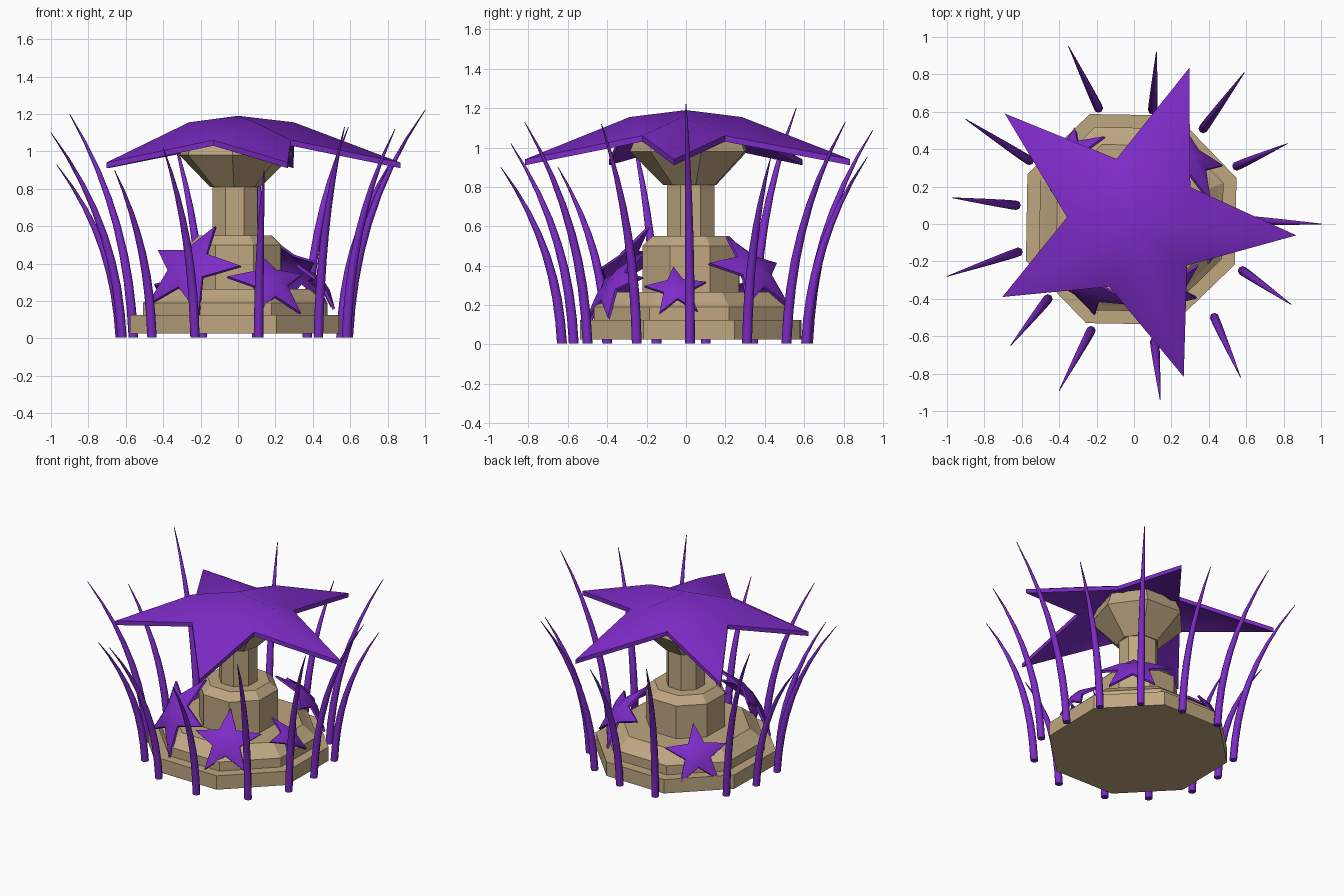
import bpy, bmesh, math
from mathutils import Vector, Matrix

if "Cube" in bpy.data.objects:
    bpy.data.objects.remove(bpy.data.objects["Cube"])


def material(name, color):
    m = bpy.data.materials.new(name)
    m.diffuse_color = (*color, 1)
    m.use_nodes = True
    m.node_tree.nodes["Principled BSDF"].inputs["Base Color"].default_value = m.diffuse_color
    return m


PURPLE = material("purple", (0.205, 0.024, 0.57))
TAN = material("tan stone", (0.52, 0.385, 0.22))


def finish(name, bm, mat, smooth=None):
    bmesh.ops.recalc_face_normals(bm, faces=bm.faces[:])
    me = bpy.data.meshes.new(name)
    bm.to_mesh(me)
    bm.free()
    me.materials.append(mat)
    ob = bpy.data.objects.new(name, me)
    bpy.context.collection.objects.link(ob)
    if smooth:
        bpy.ops.object.select_all(action='DESELECT')
        ob.select_set(True)
        bpy.context.view_layer.objects.active = ob
        bpy.ops.object.shade_smooth_by_angle(angle=math.radians(smooth))
    return ob


def loft(bm, rings):
    """Skin a list of vertex rings and cap both ends."""
    loops = [[bm.verts.new(p) for p in r] for r in rings]
    n = len(loops[0])
    for a, b in zip(loops, loops[1:]):
        for i in range(n):
            j = (i + 1) % n
            bm.faces.new((a[i], a[j], b[j], b[i]))
    bm.faces.new(loops[0])
    bm.faces.new(loops[-1])


def ring(cx, cy, z, r, n, turn=0.0):
    return [(cx + r * math.cos(turn + math.tau * i / n),
             cy + r * math.sin(turn + math.tau * i / n), z) for i in range(n)]


def tower(name, profile, cx=-0.015, cy=0.025, n=8, turn=21.5):
    bm = bmesh.new()
    loft(bm, [ring(cx, cy, z, r, n, math.radians(turn)) for r, z in profile])
    return finish(name, bm, TAN)


def star(name, tips, ridge, inner, centre_z, tip_z, thick, frame=None):
    """Domed five-armed star; tips = (angle, radius), ridge/inner = (radius, z)."""
    bm = bmesh.new()

    def sheet(drop):
        def v(a, r, z):
            a = math.radians(a)
            return bm.verts.new((r * math.cos(a), r * math.sin(a), z - drop))
        c = v(0, 0, centre_z)
        T = [v(a, r, tip_z) for a, r in tips]
        R = [v(a, *ridge) for a, r in tips]
        I = []
        for i, (a, _) in enumerate(tips):
            b = tips[(i + 1) % 5][0]
            I.append(v(a + ((b - a) % 360) / 2, *inner))
        for i in range(5):
            k = i - 1
            for f in ((c, R[i], I[i]), (c, I[k], R[i]),
                      (R[i], T[i], I[i]), (R[i], I[k], T[i])):
                bm.faces.new(f)
        return [p for pair in zip(T, I) for p in pair]

    top, low = sheet(0), sheet(thick)
    for i in range(10):
        j = (i + 1) % 10
        bm.faces.new((top[i], low[i], low[j], top[j]))
    if frame:
        bm.transform(frame)
    return finish(name, bm, PURPLE, 55)


# Stepped octagonal base, drum, column and flared capital
tower("base_plinth", [(0.605, 0.025), (0.605, 0.125)])
tower("base_step", [(0.53, 0.12), (0.53, 0.19), (0.50, 0.21), (0.43, 0.265)])
tower("drum", [(0.265, 0.25), (0.265, 0.50), (0.21, 0.55)])
tower("column", [(0.13, 0.54), (0.13, 0.83)])
tower("capital", [(0.14, 0.81), (0.31, 0.98), (0.27, 1.08)], n=7, turn=10)

# Large star canopy
star("star_canopy", [(-4, 0.87), (70.5, 0.885), (139.5, 0.91), (209, 0.805), (-72, 0.86)],
     (0.30, 1.155), (0.36, 1.06), 1.19, 0.94, 0.03)

# Five small stars leaning on the base: centre, facing, lean up, roll, size
small = [("front_left", (-0.26, -0.32, 0.37), 238, 32, -10, 0.295),
         ("front", (0.17, -0.37, 0.295), 293, 37, 2, 0.23),
         ("right", (0.44, -0.05, 0.28), 0, 40, 5, 0.165),
         ("back_right", (0.29, 0.34, 0.37), 45, 40, 0, 0.255),
         ("back_left", (-0.345, 0.365, 0.25), 135, 37, 0, 0.215)]
for label, pos, face, lean, roll, s in small:
    a, e = math.radians(face), math.radians(lean)
    nrm = Vector((math.cos(a) * math.cos(e), math.sin(a) * math.cos(e), math.sin(e)))
    side = Vector((-math.sin(a), math.cos(a), 0))
    up = nrm.cross(side)
    rot = Matrix((side, up, nrm)).transposed().to_4x4()
    frame = Matrix.Translation(pos) @ rot
    star("small_star_" + label, [(90 + roll + 72 * i, s) for i in range(5)],
         (s * 0.36, s * 0.15), (s * 0.42, s * 0.06), s * 0.19, -s * 0.1, 0.015, frame)

# Ring of outward-curving spikes: base x, y, tip x, y, tip height
spikes = [(-0.19, 0.62, -0.35, 0.95, 1.09), (0.10, 0.61, 0.12, 0.92, 0.95),
          (0.37, 0.51, 0.59, 0.81, 1.13), (0.55, 0.31, 0.82, 0.43, 0.95),
          (0.59, 0.02, 1.00, 0.00, 1.22), (0.58, -0.25, 0.84, -0.43, 1.12),
          (0.43, -0.50, 0.57, -0.82, 1.13), (0.11, -0.63, 0.14, -0.94, 0.90),
          (-0.23, -0.57, -0.40, -0.89, 1.02), (-0.46, -0.40, -0.66, -0.65, 0.90),
          (-0.62, -0.15, -1.00, -0.28, 1.10), (-0.63, 0.10, -0.97, 0.14, 0.93),
          (-0.56, 0.34, -0.90, 0.56, 1.20)]
for k, (x0, y0, x1, y1, h) in enumerate(spikes):
    bm = bmesh.new()
    rings = []
    for i in range(9):
        t = i / 8
        f = 0.18 * t + 0.82 * t ** 2.3
        r = 0.023 * (1 - t ** 2.5) + 0.002
        rings.append(ring(x0 + (x1 - x0) * f, y0 + (y1 - y0) * f,
                          0.005 + (h - 0.005) * t, r, 8))
    loft(bm, rings)
    finish(f"spike_{k + 1}", bm, PURPLE, 50)
